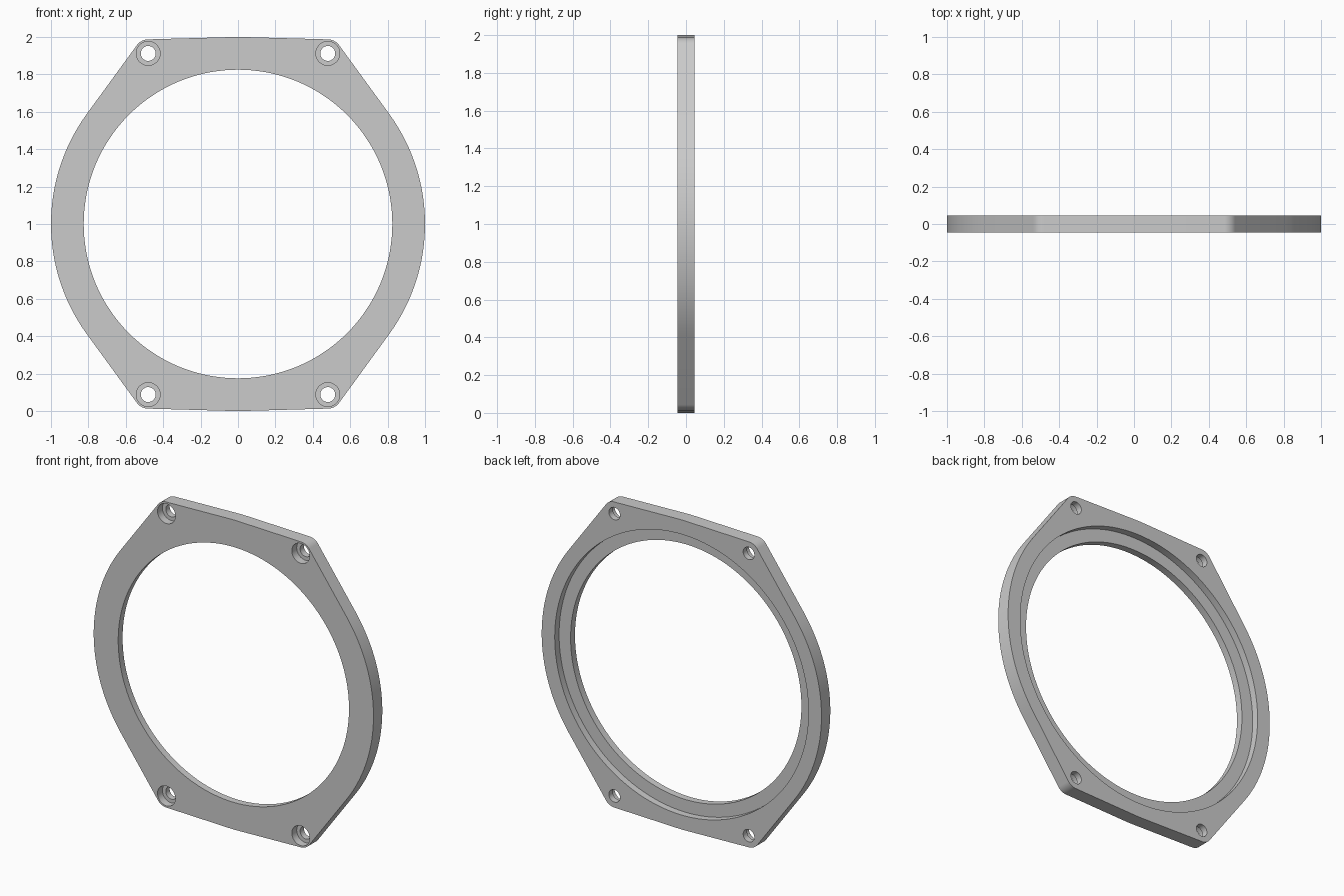
import bpy
import bmesh
from math import radians, degrees, cos, sin, acos, atan2, hypot, pi

default = bpy.data.objects.get("Cube")
if default:
    bpy.data.objects.remove(default, do_unlink=True)

HALF = 0.045                      # half the plate thickness
CENTRE_Z = 1.0
RIM_R, OPENING_R, RECESS_R = 1.0, 0.825, 0.907
EAR_X, EAR_Z, EAR_R = 0.48, 0.912, 0.075
BOLT_R, BORE_R, BORE_DEPTH = 0.04, 0.064, 0.05
MARGIN = 0.05                     # cutter overshoot


def arc(cx, cz, r, start, end, n):
    steps = [start + (end - start) * i / n for i in range(n + 1)]
    return [(cx + r * cos(t), cz + r * sin(t)) for t in steps]


def circle(cx, cz, r, n):
    return arc(cx, cz, r, 0, 2 * pi, n)[:-1]


def prism(name, outlines, y0, y1):
    """Extrude closed x-z outlines from y0 to y1."""
    bm = bmesh.new()
    for outline in outlines:
        face = bm.faces.new([bm.verts.new((x, y0, z + CENTRE_Z)) for x, z in outline])
        grown = bmesh.ops.extrude_face_region(bm, geom=[face], use_keep_orig=True)
        moved = [v for v in grown["geom"] if isinstance(v, bmesh.types.BMVert)]
        bmesh.ops.translate(bm, verts=moved, vec=(0, y1 - y0, 0))
    bmesh.ops.recalc_face_normals(bm, faces=bm.faces)
    mesh = bpy.data.meshes.new(name)
    bm.to_mesh(mesh)
    bm.free()
    obj = bpy.data.objects.new(name, mesh)
    bpy.context.collection.objects.link(obj)
    return obj


# Outer outline: round rim joined to four bolt ears by tangent lines
ear_angle = atan2(EAR_Z, EAR_X)
spread = acos((RIM_R - EAR_R) / hypot(EAR_X, EAR_Z))
ears = [ear_angle, pi - ear_angle, pi + ear_angle, 2 * pi - ear_angle]
ear_dist = hypot(EAR_X, EAR_Z)
outline = []
for i, a in enumerate(ears):
    following = ears[(i + 1) % 4] + (2 * pi if i == 3 else 0)
    outline += arc(ear_dist * cos(a), ear_dist * sin(a), EAR_R, a - spread, a + spread, 12)
    start, end = a + spread, following - spread
    outline += arc(0, 0, RIM_R, start, end, max(2, round(degrees(end - start) / 2.5)))

ring = prism("mounting_ring", [outline], -HALF, HALF)

# Cutters: opening, rear recess, bolt holes and front counterbores
spots = [(sx * EAR_X, sz * EAR_Z) for sx in (-1, 1) for sz in (-1, 1)]
cutters = [
    prism("opening_cutter", [circle(0, 0, OPENING_R, 144)], -HALF - MARGIN, HALF + MARGIN),
    prism("recess_cutter", [circle(0, 0, RECESS_R, 144)], 0, HALF + MARGIN),
    prism("bolt_cutter", [circle(x, z, BOLT_R, 32) for x, z in spots],
          -HALF - MARGIN, HALF + MARGIN),
    prism("counterbore_cutter", [circle(x, z, BORE_R, 32) for x, z in spots],
          -HALF - MARGIN, -HALF + BORE_DEPTH),
]
for cutter in cutters:
    cutter.hide_render = True
    mod = ring.modifiers.new(cutter.name, "BOOLEAN")
    mod.operation = "DIFFERENCE"
    mod.solver = "EXACT"
    mod.object = cutter

# Bake the cuts and discard the cutters
bpy.context.view_layer.update()
graph = bpy.context.evaluated_depsgraph_get()
cut_mesh = bpy.data.meshes.new_from_object(ring.evaluated_get(graph))
ring.modifiers.clear()
ring.data = cut_mesh
for cutter in cutters:
    bpy.data.objects.remove(cutter, do_unlink=True)

# Smooth round walls, crisp edges
cut_mesh.shade_smooth()
cut_mesh.set_sharp_from_angle(angle=radians(30))

grey = bpy.data.materials.new("plain_grey")
grey.use_nodes = True
colour = (0.6, 0.6, 0.6, 1)
grey.diffuse_color = colour
grey.node_tree.nodes["Principled BSDF"].inputs["Base Color"].default_value = colour
cut_mesh.materials.clear()
cut_mesh.materials.append(grey)
